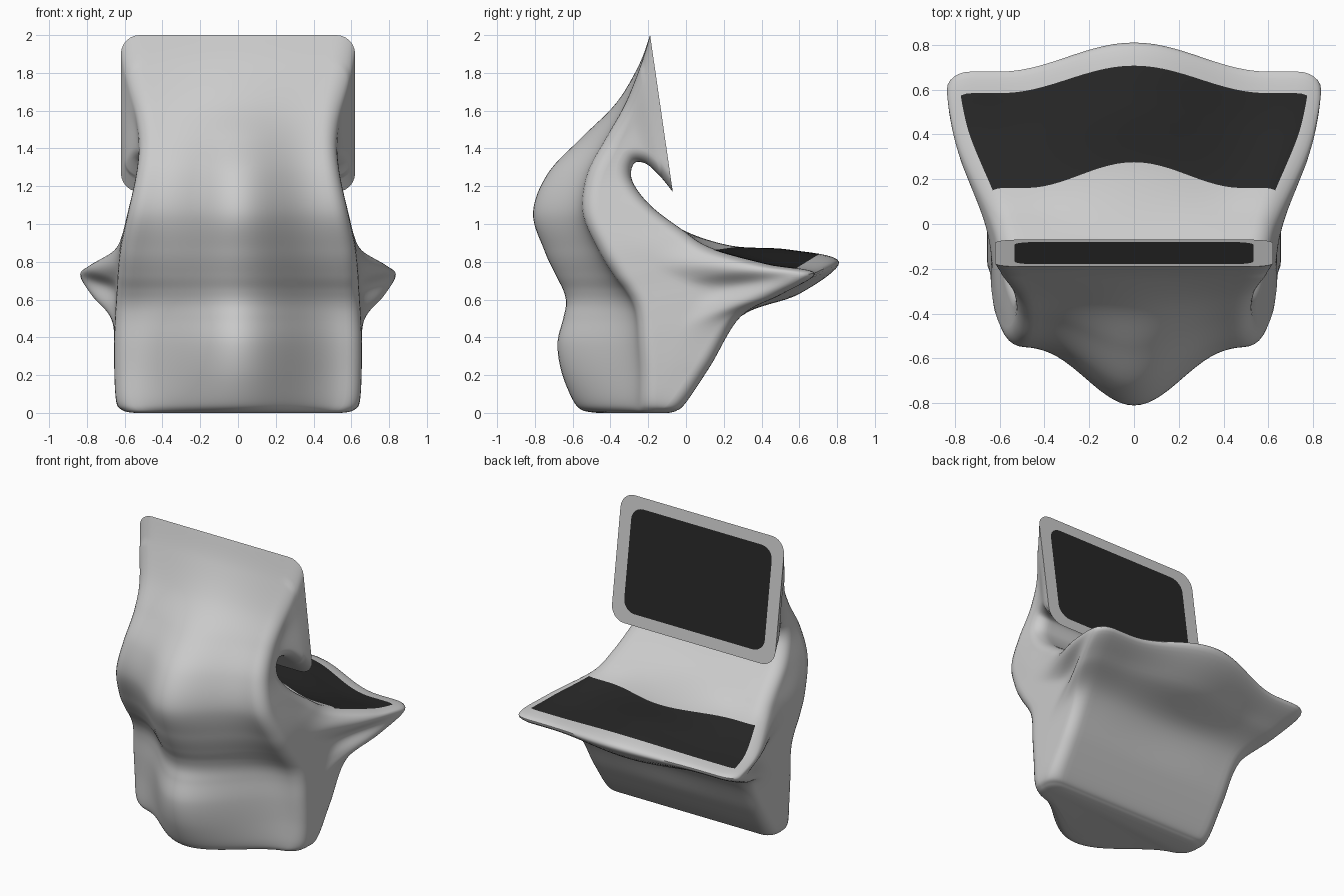
import bpy, bmesh, math
from mathutils import Vector

if "Cube" in bpy.data.objects:
    bpy.data.objects.remove(bpy.data.objects["Cube"])

# Loft stations from screen, down the neck, out round the tray, to the base:
# front-centre y, z | front-corner y | back-centre y, z | half width front, back
ROWS = [
    (-.19, 2.0, -.19, -.07, 1.17, .62, .62),
    (-.25, 1.84, -.24, -.135, 1.25, .59, .60),
    (-.37, 1.64, -.32, -.21, 1.318, .54, .56),
    (-.55, 1.46, -.42, -.275, 1.32, .525, .53),
    (-.73, 1.27, -.52, -.285, 1.23, .54, .54),
    (-.81, 1.06, -.545, -.19, 1.10, .58, .575),
    (-.75, .86, -.46, -.02, .97, .62, .61),
    (-.69, .73, -.38, .24, .885, .635, .66),
    (-.65, .65, -.32, .54, .865, .64, .79),
    (-.635, .58, -.28, .81, .80, .645, .835),
    (-.65, .5, -.26, .60, .63, .65, .77),
    (-.68, .37, -.25, .29, .51, .655, .665),
    (-.66, .22, -.24, .13, .25, .655, .65),
    (-.60, .07, -.24, .0, .055, .645, .645),
    (-.55, .015, -.24, -.05, .012, .61, .61),
    (-.47, .0, -.23, -.09, .0, .55, .55)]
# Extra y, z shift of the back corners around the tray
SHIFT = {7: (-.11, -.01), 8: (-.11, -.075), 9: (-.13, -.06), 10: (-.09, 0)}
ROWS = [r + SHIFT.get(i, (0, 0)) for i, r in enumerate(ROWS)]
STEPS, N, ARC = 8, 32, 6


def station(u):
    """Catmull-Rom blend of the stations."""
    i = min(int(u), len(ROWS) - 2)
    f = u - i
    a, b, c, d = (ROWS[max(0, min(len(ROWS) - 1, i + k))] for k in (-1, 0, 1, 2))
    return [q + .5 * f * (r - p + f * (2*p - 5*q + 4*r - s + f * (3*(q - r) + s - p)))
            for p, q, r, s in zip(a, b, c, d)]


def ring_coords(rs, rt):
    """Rounded unit rectangle: s across (-1..1), t front to back (0..1)."""
    pts = []
    for cs, ct, a0 in ((1 - rs, rt, -90), (1 - rs, 1 - rt, 0),
                       (rs - 1, 1 - rt, 90), (rs - 1, rt, 180)):
        for k in range(ARC + 1):
            a = math.radians(a0 + 90 * k / ARC)
            pts.append((cs + rs * math.cos(a), ct + rt * math.sin(a)))
    out = []
    for c in range(4):
        arc = pts[c * (ARC + 1):(c + 1) * (ARC + 1)]
        p, q = arc[-1], pts[((c + 1) * (ARC + 1)) % len(pts)]
        n = N if c % 2 else N // 2
        out += arc + [(p[0] + (q[0] - p[0]) * k / n, p[1] + (q[1] - p[1]) * k / n)
                      for k in range(1, n)]
    return out


def bell(s, reach):
    return .5 + .5 * math.cos(math.pi * min(1, abs(s) / reach))


def ring(u):
    fy, fz, fs, by, bz, wf, wb, dy, dz = station(u)
    r = .1 if u < 1 else .08
    depth = math.hypot(by + dy - fs, bz - fz)
    pts = []
    for s, t in ring_coords(r / wf, min(.4, r / depth)):
        front = bell(s, .98) ** (1 + .6 * min(1, max(0, fz)))
        back = bell(s, .72)
        y0 = fs + (fy - fs) * front
        y1, z1 = by + dy * (1 - back), bz + dz * (1 - back)
        e = max(0, min(1, (t - .36) / .56))
        w = wf + (wb - wf) * e * e * (3 - 2 * e)
        pts.append((Vector((s * w, y0 + (y1 - y0) * t, max(0, fz + (z1 - fz) * t))), s, t))
    return pts


# Cabinet body with dark tray surface
bm = bmesh.new()
us = [k / STEPS for k in range((len(ROWS) - 1) * STEPS + 1)]
loops, coords = [], []
for u in us:
    pts = ring(u)
    loops.append([bm.verts.new(p) for p, s, t in pts])
    coords.append([(s, t) for p, s, t in pts])
count = len(loops[0])
for i in range(len(us) - 1):
    for j in range(count):
        k = (j + 1) % count
        f = bm.faces.new((loops[i][j], loops[i][k], loops[i + 1][k], loops[i + 1][j]))
        s = (coords[i][j][0] + coords[i][k][0]) / 2
        t = min(coords[i][j][1], coords[i][k][1])
        if t > .97 and abs(s) < .93 and 7.1 < us[i] < 8.45:
            f.material_index = 1

# Screen frame and dark panel
mid = Vector((0, -.13, 1.585))
inner = [bm.verts.new(mid + Vector((v.co.x * .86, (v.co.y - mid.y) * .82,
                                    (v.co.z - mid.z) * .82))) for v in loops[0]]
for j in range(count):
    k = (j + 1) % count
    bm.faces.new((loops[0][k], loops[0][j], inner[j], inner[k]))
bm.faces.new(inner[::-1]).material_index = 1

# Flat underside
bm.faces.new(loops[-1])
bmesh.ops.recalc_face_normals(bm, faces=bm.faces)

mesh = bpy.data.meshes.new("kiosk_body")
bm.to_mesh(mesh)
bm.free()
body = bpy.data.objects.new("kiosk_body", mesh)
bpy.context.collection.objects.link(body)
for name, colour in (("shell_grey", (.8, .8, .8, 1)), ("dark_panel", (.02, .02, .02, 1))):
    mat = bpy.data.materials.new(name)
    mat.diffuse_color = colour
    mat.use_nodes = True
    mat.node_tree.nodes["Principled BSDF"].inputs["Base Color"].default_value = mat.diffuse_color
    mesh.materials.append(mat)
bpy.context.view_layer.objects.active = body
body.select_set(True)
bpy.ops.object.shade_smooth_by_angle(angle=math.radians(50))
